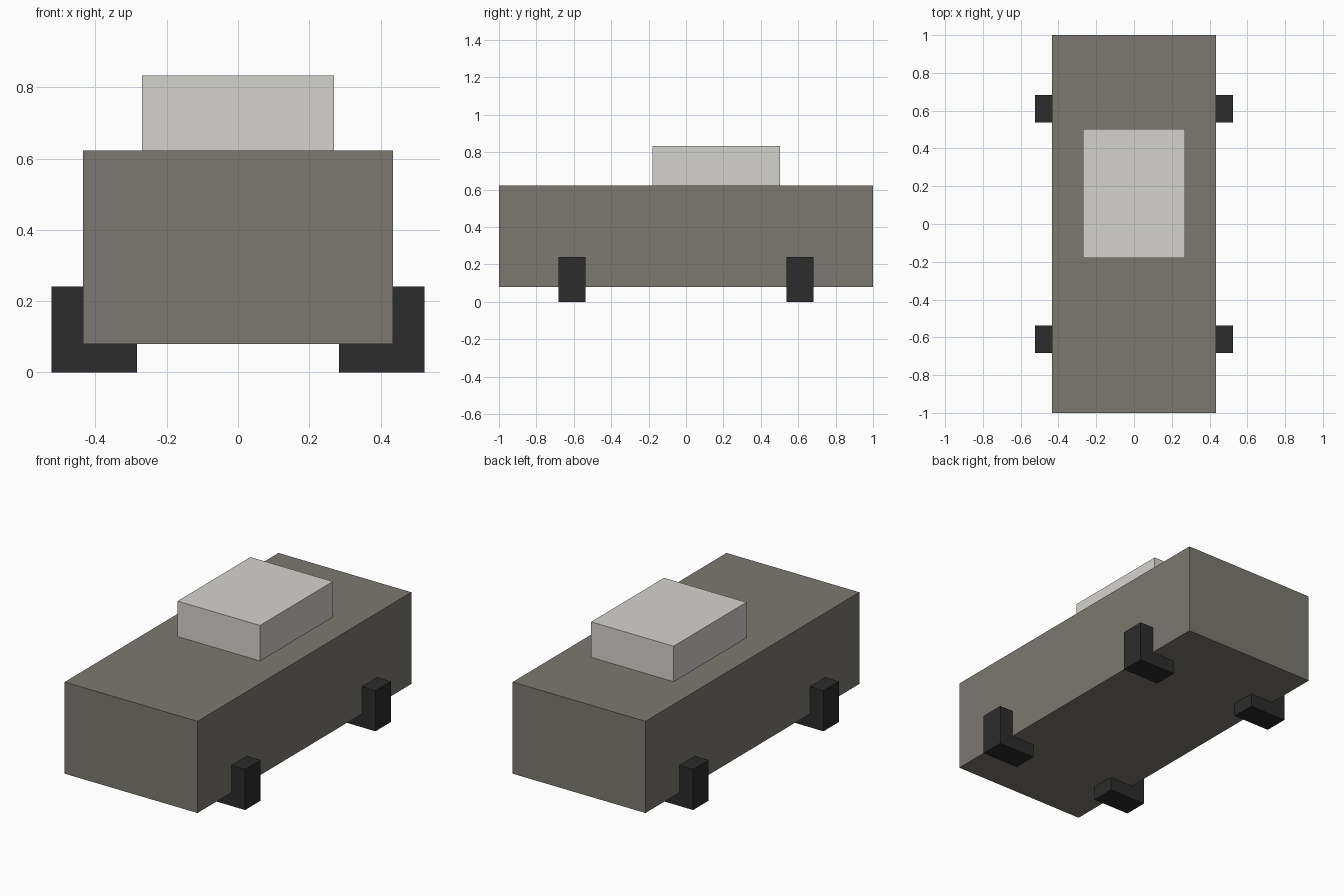
import bpy

if "Cube" in bpy.data.objects:
    bpy.data.objects.remove(bpy.data.objects["Cube"])


def material(name, rgb):
    mat = bpy.data.materials.new(name)
    mat.diffuse_color = (*rgb, 1.0)
    mat.use_nodes = True
    mat.node_tree.nodes["Principled BSDF"].inputs["Base Color"].default_value = mat.diffuse_color
    return mat


def box(name, low, high, mat):
    """Axis-aligned box between two opposite corners."""
    centre = [(a + b) / 2 for a, b in zip(low, high)]
    bpy.ops.mesh.primitive_cube_add(size=1, location=centre)
    obj = bpy.context.object
    obj.name = name
    obj.scale = [b - a for a, b in zip(low, high)]
    bpy.ops.object.transform_apply(location=False, rotation=False, scale=True)
    obj.data.materials.append(mat)
    return obj


paint = material("body_paint", (0.20, 0.19, 0.16))
pale = material("cabin_pale", (0.66, 0.65, 0.62))
rubber = material("wheel_rubber", (0.025, 0.025, 0.025))

# Main body and cabin
box("body", (-0.435, -1.0, 0.08), (0.435, 1.0, 0.623), paint)
box("cabin", (-0.27, -0.18, 0.623), (0.27, 0.502, 0.833), pale)

# Four block wheels, partly sunk into the body
for side, sx in (("left", -1), ("right", 1)):
    for end, sy in (("front", -1), ("back", 1)):
        xs = sorted((sx * 0.283, sx * 0.524))
        ys = sorted((sy * 0.538, sy * 0.682))
        box(f"{end}_{side}_wheel", (xs[0], ys[0], 0.0), (xs[1], ys[1], 0.241), rubber)
